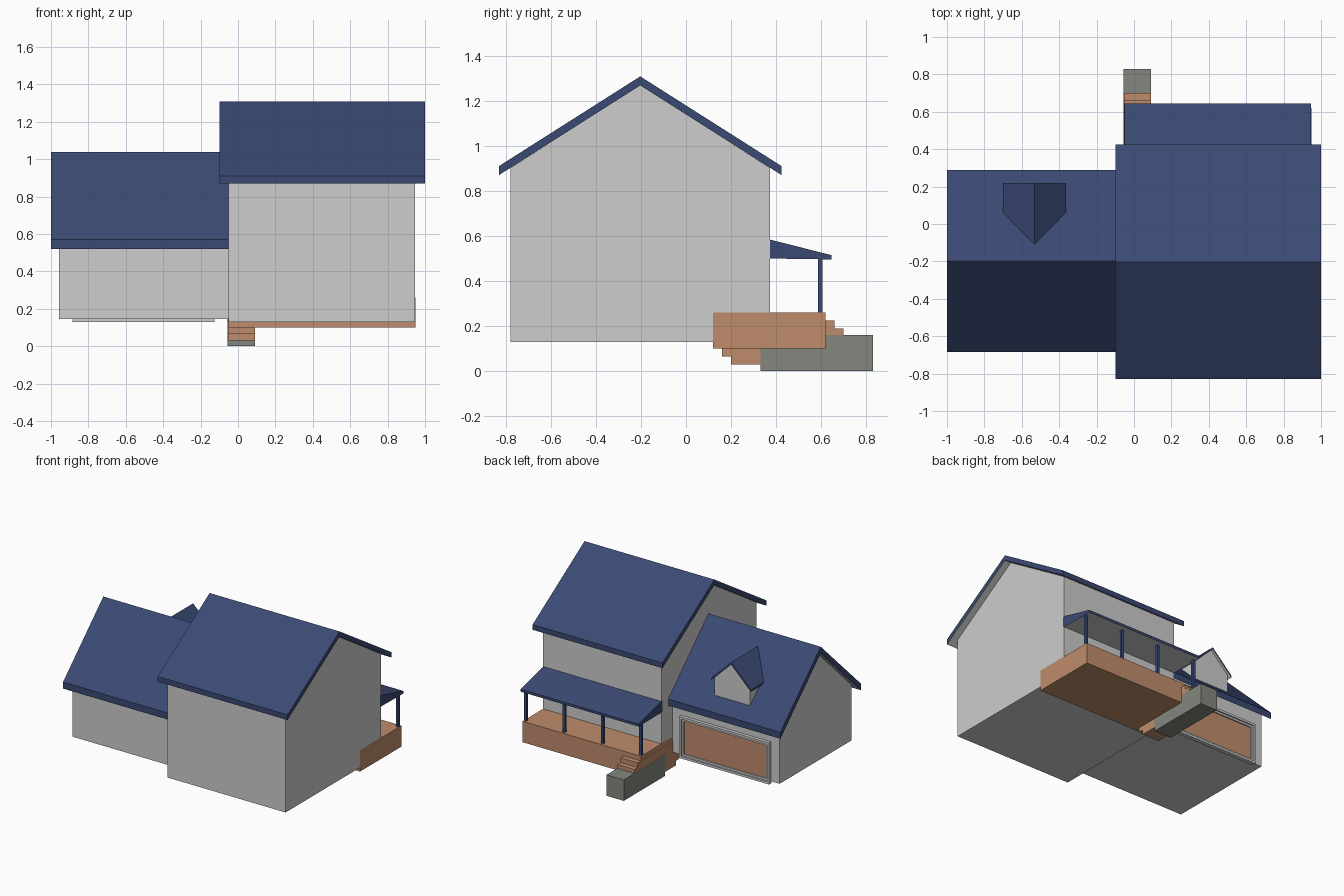
import bpy, bmesh
from mathutils import Vector

if "Cube" in bpy.data.objects:
    bpy.data.objects.remove(bpy.data.objects["Cube"])


def material(name, rgb):
    m = bpy.data.materials.new(name)
    m.diffuse_color = (*rgb, 1)
    m.use_nodes = True
    m.node_tree.nodes["Principled BSDF"].inputs["Base Color"].default_value = m.diffuse_color
    return m


WALL = material("light grey siding", (0.61, 0.61, 0.61))
BLUE = material("navy roof", (0.044, 0.068, 0.175))
WOOD = material("tan wood", (0.52, 0.265, 0.15))
STONE = material("grey stone", (0.23, 0.245, 0.21))


def prism(name, profile, lo, hi, axis, mat, under=None):
    """Extrude a profile along x (profile is y,z) or y (profile is x,z)."""
    bm = bmesh.new()
    put = (lambda t, a, b: (t, a, b)) if axis == "x" else (lambda t, a, b: (a, t, b))
    face = bm.faces.new([bm.verts.new(put(lo, a, b)) for a, b in profile])
    new = bmesh.ops.extrude_face_region(bm, geom=[face])["geom"]
    move = Vector((hi - lo, 0, 0) if axis == "x" else (0, hi - lo, 0))
    bmesh.ops.translate(bm, vec=move,
                        verts=[v for v in new if isinstance(v, bmesh.types.BMVert)])
    bmesh.ops.recalc_face_normals(bm, faces=bm.faces[:])
    bm.normal_update()
    me = bpy.data.meshes.new(name)
    me.materials.append(mat)
    if under:  # soffits: every face looking down
        me.materials.append(under)
        for f in bm.faces:
            f.material_index = int(f.normal.z < -0.1)
    bm.to_mesh(me)
    bm.free()
    ob = bpy.data.objects.new(name, me)
    bpy.context.collection.objects.link(ob)
    return ob


def box(name, x, y, z, mat):
    return prism(name, [(y[0], z[0]), (y[1], z[0]), (y[1], z[1]), (y[0], z[1])],
                 x[0], x[1], "x", mat)


def gable_walls(name, c, half, base, eave, apex, lo, hi, axis):
    prism(name, [(c - half, base), (c + half, base), (c + half, eave),
                 (c, apex), (c - half, eave)], lo, hi, axis, WALL)


def gable_roof(name, c, half, eave, apex, t, lo, hi, axis):
    prism(name, [(c - half, eave), (c, apex), (c + half, eave),
                 (c + half, eave - t), (c, apex - t), (c - half, eave - t)],
          lo, hi, axis, BLUE, WALL)


# Main house
gable_walls("main_walls", -0.203, 0.575, 0.13, 0.902, 1.27, -0.052, 0.947, "x")
gable_roof("main_roof", -0.203, 0.627, 0.91, 1.308, 0.04, -0.098, 1.0, "x")

# Garage wing
gable_walls("garage_walls", -0.198, 0.435, 0.145, 0.568, 0.99, -0.957, -0.05, "x")
gable_roof("garage_roof", -0.198, 0.486, 0.57, 1.038, 0.05, -1.0, -0.05, "x")

# Dormer on the garage roof
gable_walls("dormer_walls", -0.532, 0.15, 0.63, 0.79, 0.937, -0.03, 0.2, "y")
gable_roof("dormer_roof", -0.532, 0.169, 0.787, 0.952, 0.015, -0.108, 0.218, "y")

# Garage door with a stepped frame
box("garage_door", (-0.86, -0.15), (0.22, 0.243), (0.15, 0.425), WOOD)
for name, inset, front, w in (("door_frame_outer", 0, 0.262, 0.017),
                              ("door_frame_inner", 0.017, 0.252, 0.015)):
    x0, x1, z0, z1 = -0.885 + inset, -0.125 - inset, 0.13 + inset, 0.447 - inset
    y = (0.23, front)
    box(name + "_left", (x0, x0 + w), y, (z0, z1), WALL)
    box(name + "_right", (x1 - w, x1), y, (z0, z1), WALL)
    box(name + "_top", (x0 + w, x1 - w), y, (z1 - w, z1), WALL)
    box(name + "_bottom", (x0 + w, x1 - w), y, (z0, z0 + w), WALL)

# Porch deck, posts and lean-to roof
box("porch_deck", (-0.053, 0.948), (0.12, 0.62), (0.10, 0.26), WOOD)
for i in range(4):
    x = -0.038 + i * 0.324
    box(f"porch_post_{i + 1}", (x - 0.01, x + 0.01), (0.585, 0.605), (0.26, 0.5), BLUE)
prism("porch_roof", [(0.36, 0.587), (0.645, 0.515), (0.645, 0.496), (0.36, 0.5)],
      -0.052, 0.947, "x", BLUE, WALL)

# Steps down to a stone block
for i in range(2):
    y, z = 0.16 + 0.04 * i, 0.065 - 0.035 * i
    box(f"porch_step_{i + 1}", (-0.054, 0.09), (y, y + 0.5), (z, z + 0.16), WOOD)
box("stone_step", (-0.055, 0.091), (0.33, 0.83), (0.0, 0.16), STONE)
